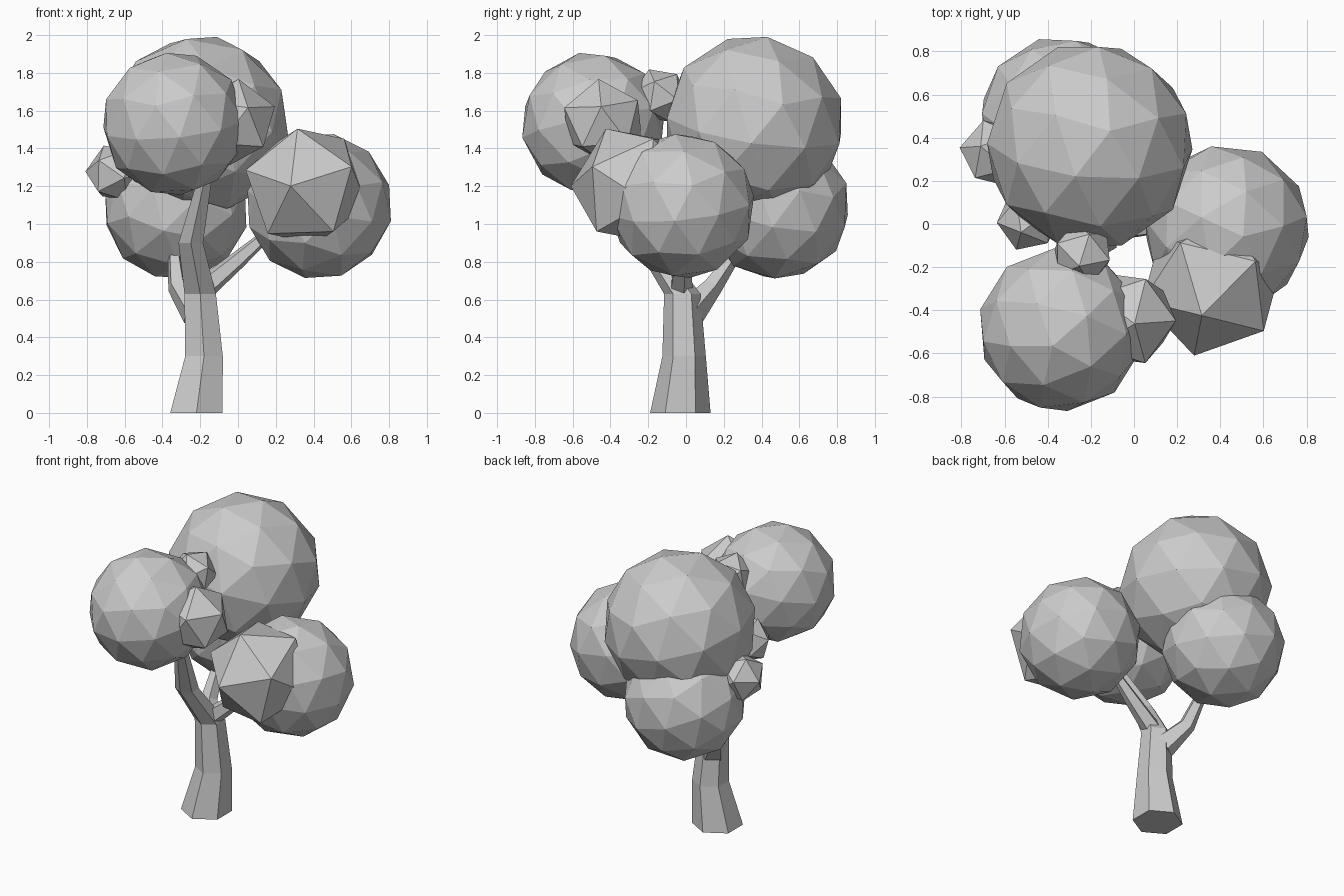
import bpy
import bmesh
from math import cos, sin, pi
from mathutils import Vector, Matrix

cube = bpy.data.objects.get("Cube")
if cube:
    bpy.data.objects.remove(cube, do_unlink=True)

# One plain grey for the whole tree
grey = bpy.data.materials.new("plain_grey")
grey.use_nodes = True
colour = (0.6, 0.6, 0.6, 1)
grey.diffuse_color = colour
grey.node_tree.nodes["Principled BSDF"].inputs["Base Color"].default_value = colour

UP = Vector((0, 0, 1))


def finish(name, bm):
    """Turn a bmesh into a flat shaded object."""
    bmesh.ops.recalc_face_normals(bm, faces=bm.faces)
    mesh = bpy.data.meshes.new(name)
    bm.to_mesh(mesh)
    bm.free()
    mesh.materials.append(grey)
    obj = bpy.data.objects.new(name, mesh)
    bpy.context.collection.objects.link(obj)
    return obj


def limb(name, path, radii, sides, level=False):
    """Tapered tube through the path points; level keeps rings horizontal."""
    bm = bmesh.new()
    points = [Vector(p) for p in path]
    rings = []
    for i, (point, radius) in enumerate(zip(points, radii)):
        along = points[min(i + 1, len(points) - 1)] - points[max(i - 1, 0)]
        turn = UP.rotation_difference(UP if level else along)
        ring = []
        for k in range(sides):
            a = 2 * pi * k / sides + pi / 2
            ring.append(bm.verts.new(point + turn @ Vector((radius * cos(a), radius * sin(a), 0))))
        rings.append(ring)
    for low, high in zip(rings, rings[1:]):
        for k in range(sides):
            n = (k + 1) % sides
            bm.faces.new((low[k], low[n], high[n], high[k]))
    bm.faces.new(rings[0])
    bm.faces.new(rings[-1])
    return finish(name, bm)


def foliage(name, centre, radius, detail, pole, spin=0.0):
    """Faceted ball with one corner turned toward the pole direction."""
    bm = bmesh.new()
    turn = UP.rotation_difference(Vector(pole)).to_matrix().to_4x4()
    place = Matrix.Translation(centre) @ turn @ Matrix.Rotation(spin, 4, "Z")
    bmesh.ops.create_icosphere(bm, subdivisions=detail, radius=radius, matrix=place)
    return finish(name, bm)


# Trunk bending forward into its front branch, then two side branches
limb("trunk", [(-0.22, -0.03, 0), (-0.18, -0.01, 0.3), (-0.2, -0.02, 0.63),
               (-0.25, -0.2, 0.9), (-0.18, -0.36, 1.22)],
     [0.16, 0.115, 0.096, 0.075, 0.045], 6, level=True)
limb("left_branch", [(-0.19, -0.03, 0.65), (0.0, -0.02, 0.81), (0.16, -0.01, 0.95)],
     [0.065, 0.048, 0.03], 5)
limb("back_branch", [(-0.22, 0.02, 0.53), (-0.32, 0.14, 0.67), (-0.34, 0.27, 0.86)],
     [0.085, 0.055, 0.035], 5)

# Large rounded clumps
foliage("top_foliage", (-0.205, 0.36, 1.52), 0.485, 2, (0.2, 0.15, 1), 0.3)
foliage("front_foliage", (-0.34, -0.49, 1.53), 0.385, 2, (-0.1, -0.2, 1), 0.7)
foliage("left_foliage", (0.43, -0.02, 1.095), 0.39, 2, (0.2, -0.1, 1), 0.2)
foliage("back_foliage", (-0.33, 0.485, 1.09), 0.39, 2, (0.3, 0.2, 1), 0.9)

# Small angular clumps tucked against the large ones
foliage("left_front_tuft", (0.36, -0.28, 1.2), 0.34, 1, (0.28, -0.25, 0.12), 0.37)
foliage("middle_tuft", (-0.02, -0.44, 1.54), 0.23, 1, (0.1, -0.1, 1))
foliage("upper_tuft", (-0.24, -0.14, 1.68), 0.15, 1, (-0.1, -0.4, 1))
foliage("right_tuft", (-0.65, 0.33, 1.27), 0.16, 1, (-1, 0.15, 0.05))
foliage("inner_tuft", (-0.49, 0.02, 1.36), 0.15, 1, (-0.4, -1, 0))
